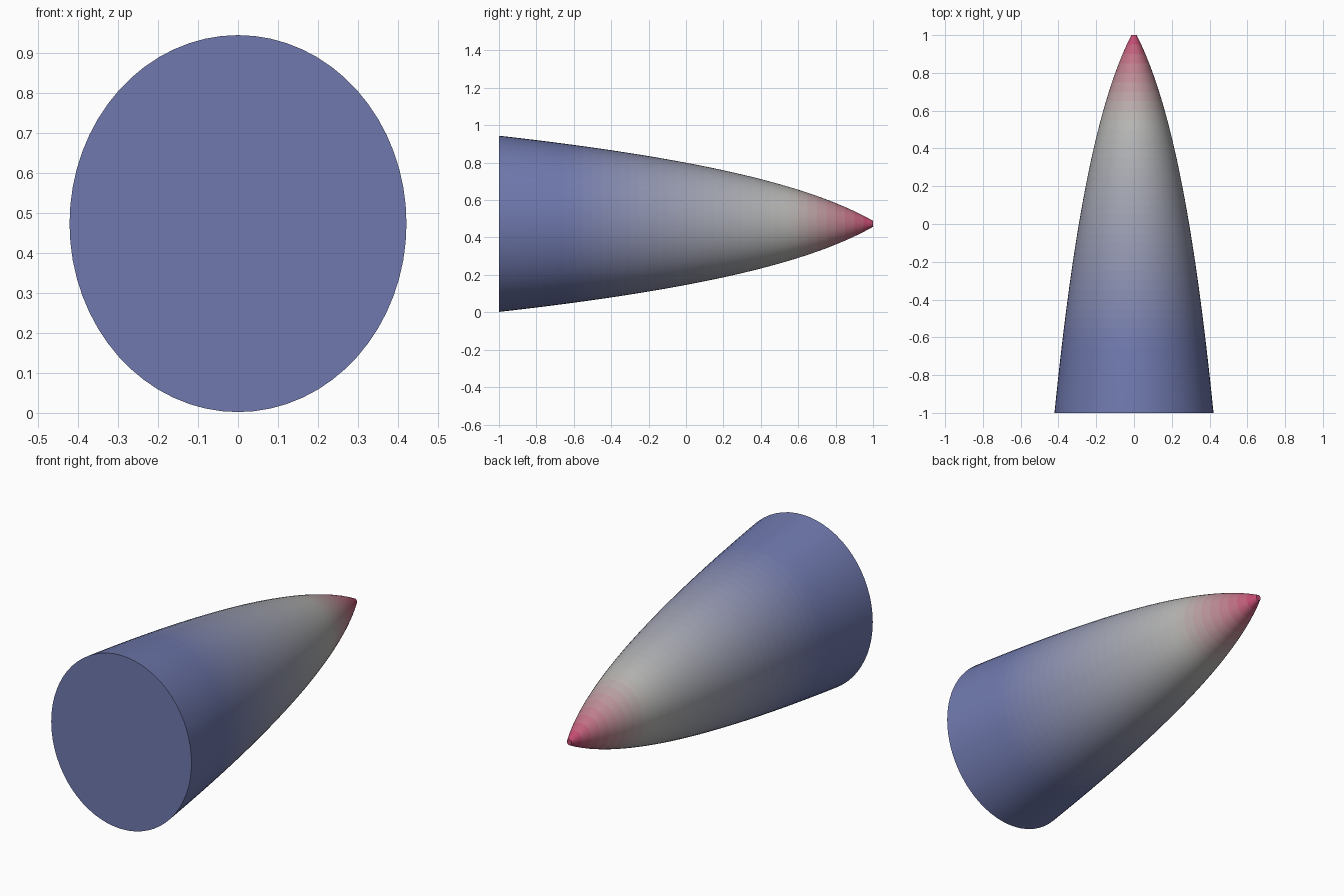
import bpy, bmesh, math

if "Cube" in bpy.data.objects:
    bpy.data.objects.remove(bpy.data.objects["Cube"])

SIDES, RINGS, MID_Z = 64, 40, 0.473
TIP, BASE = 0.016, 0.471      # vertical radii at the ends
ASPECT = 0.421 / 0.471        # width relative to height


def radius(t):
    # flared-in nose profile, t = distance from the tip (0..2)
    return TIP + (BASE - TIP) * math.log(1 + 2 * t) / math.log(5)


def lerp(a, b, k):
    return tuple(p + (q - p) * k for p, q in zip(a, b))


def colour(t):
    # red tip, grey shoulder, blue body
    red, grey, blue = (0.55, 0.05, 0.15), (0.48, 0.48, 0.46), (0.16, 0.19, 0.42)
    if t < 0.45:
        return lerp(red, grey, t / 0.45)
    return lerp(grey, blue, min(1, (t - 0.45) / 1.2))


mesh = bpy.data.meshes.new("nose_cone")
cone = bpy.data.objects.new("nose_cone", mesh)
bpy.context.collection.objects.link(cone)

# elliptical rings from tip to base, one colour per band
bm = bmesh.new()
rings = []
for i in range(RINGS + 1):
    t = 2 * i / RINGS
    r = radius(t)
    rings.append([bm.verts.new((ASPECT * r * math.cos(a), 1 - t, MID_Z + r * math.sin(a)))
                  for a in (2 * math.pi * j / SIDES for j in range(SIDES))])

for i in range(RINGS):
    mat = bpy.data.materials.new(f"band_{i}")
    mat.diffuse_color = (*colour(2 * (i + 0.5) / RINGS), 1)
    mat.use_nodes = True
    mat.node_tree.nodes["Principled BSDF"].inputs["Base Color"].default_value = mat.diffuse_color
    mesh.materials.append(mat)
    for j in range(SIDES):
        k = (j + 1) % SIDES
        f = bm.faces.new((rings[i][j], rings[i][k], rings[i + 1][k], rings[i + 1][j]))
        f.material_index = i

# end caps
bm.faces.new(rings[0]).material_index = 0
bm.faces.new(rings[-1]).material_index = RINGS - 1
bmesh.ops.recalc_face_normals(bm, faces=bm.faces)
bm.to_mesh(mesh)
bm.free()

# smooth skin, sharp rims
bpy.context.view_layer.objects.active = cone
cone.select_set(True)
bpy.ops.object.shade_smooth_by_angle(angle=math.radians(30))
